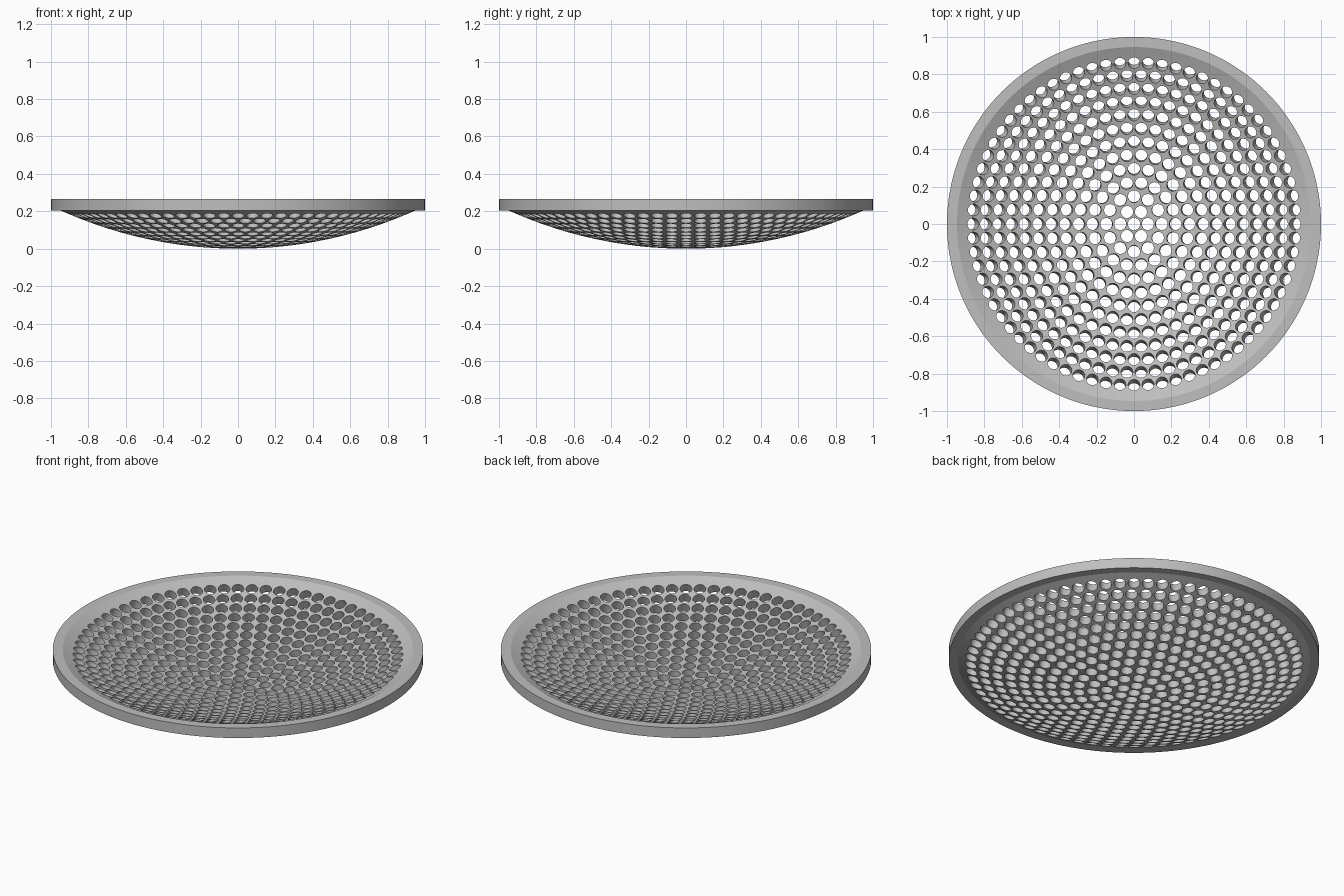
import bpy, bmesh
from math import sin, cos, pi, radians, asin
from mathutils import Vector
from mathutils.geometry import delaunay_2d_cdt

if "Cube" in bpy.data.objects:
    bpy.data.objects.remove(bpy.data.objects["Cube"], do_unlink=True)

OUTER_R = 2.30      # sphere radius of the underside
INNER_R = 2.245     # sphere radius of the inside
RINGS = 12
RING_STEP = 0.0328  # angle between hole rings
HOLE = 0.0145       # angular radius of a hole
EDGE = 0.41         # angle at which the pierced bowl meets the rim
RIM_SEG, HOLE_SEG = 144, 20


def circle(cx, cy, r, n):
    return [Vector((cx + r * cos(2 * pi * i / n), cy + r * sin(2 * pi * i / n)))
            for i in range(n)]


def on_sphere(p, radius):
    """Wrap a flat point, measured in angle, onto a spherical bowl."""
    a = p.length
    d = p.normalized() * radius * sin(a)
    return (d.x, d.y, OUTER_R - radius * cos(a))


# Flat layout: bowl edge, centre hole, then rings of six more holes each
loops = [circle(0, 0, EDGE, RIM_SEG), circle(0, 0, HOLE, HOLE_SEG)]
for ring in range(1, RINGS + 1):
    for c in circle(0, 0, ring * RING_STEP, 6 * ring):
        loops.append(circle(c.x, c.y, HOLE, HOLE_SEG))

points, edges, owner, loop_ids = [], [], [], []
for k, loop in enumerate(loops):
    ids = [len(points) + i for i in range(len(loop))]
    points += loop
    owner += [k] * len(loop)
    loop_ids.append(ids)
    edges += list(zip(ids, ids[1:] + ids[:1]))
out = delaunay_2d_cdt(points, edges, [], 0, 1e-7)
tris, origin = out[2], out[3]

# Bowl: two wrapped skins joined by the hole walls
bm = bmesh.new()
under = [bm.verts.new(on_sphere(p, OUTER_R)) for p in points]
inside = [bm.verts.new(on_sphere(p, INNER_R)) for p in points]
for tri in tris:
    ids = [origin[i][0] for i in tri]
    owners = {owner[i] for i in ids}
    if len(owners) == 1 and 0 not in owners:
        continue    # this triangle lies within a hole
    bm.faces.new([inside[i] for i in ids])
    bm.faces.new([under[i] for i in reversed(ids)])


def bridge(lower, upper):
    n = len(lower)
    for i in range(n):
        j = (i + 1) % n
        bm.faces.new((lower[i], lower[j], upper[j], upper[i]))


for ids in loop_ids[1:]:
    bridge([under[i] for i in ids], [inside[i] for i in ids])

# Rim: turned band between the edges of the two skins
profile = [(0.95, 0.205), (1.0, 0.205), (1.0, 0.265), (0.946, 0.265)]
rows = [[under[i] for i in loop_ids[0]]]
for r, z in profile:
    rows.append([bm.verts.new((p.x, p.y, z)) for p in circle(0, 0, r, RIM_SEG)])
rows.append([inside[i] for i in loop_ids[0]])
for lower, upper in zip(rows, rows[1:]):
    bridge(lower, upper)
bmesh.ops.recalc_face_normals(bm, faces=bm.faces)

mesh = bpy.data.meshes.new("perforated_dish")
bm.to_mesh(mesh)
bm.free()
dish = bpy.data.objects.new("perforated_dish", mesh)
bpy.context.collection.objects.link(dish)

# Plain grey metal
grey = bpy.data.materials.new("light_grey")
grey.use_nodes = True
colour = (0.52, 0.52, 0.52, 1)
grey.diffuse_color = colour
grey.node_tree.nodes["Principled BSDF"].inputs["Base Color"].default_value = colour
mesh.materials.append(grey)

bpy.ops.object.select_all(action='DESELECT')
dish.select_set(True)
bpy.context.view_layer.objects.active = dish
bpy.ops.object.shade_smooth_by_angle(angle=radians(22))
